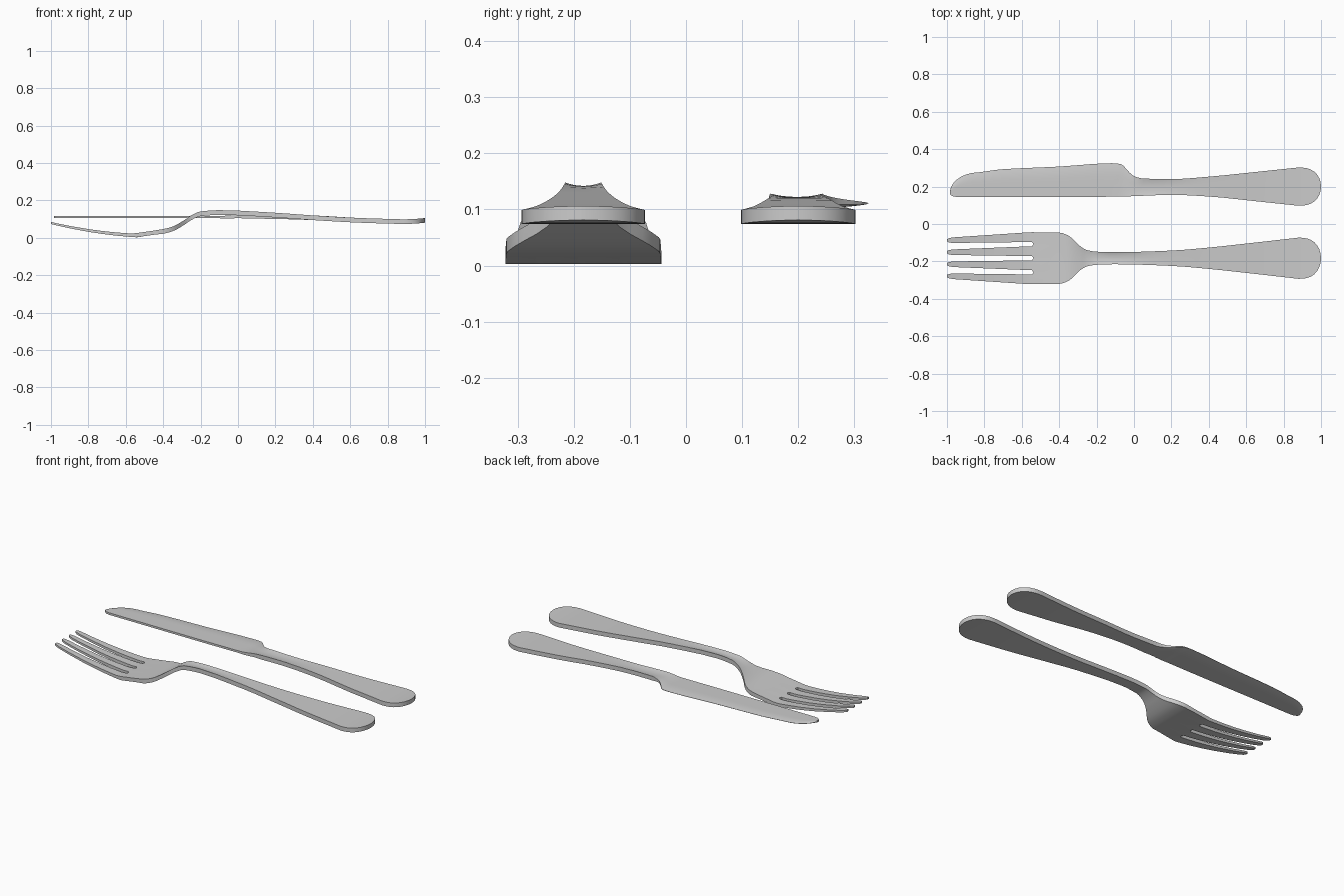
import bpy, bmesh
from math import sin, cos, pi, exp

if "Cube" in bpy.data.objects:
    bpy.data.objects.remove(bpy.data.objects["Cube"])


def resample(table, n=3):
    """Smoothly interpolate rows of numbers (limited cubic), n steps per span."""
    def slope(i, k):
        if i == 0 or i == len(table) - 1:
            j = min(i, len(table) - 2)
            return (table[j+1][k] - table[j][k]) / (table[j+1][0] - table[j][0])
        a = (table[i][k] - table[i-1][k]) / (table[i][0] - table[i-1][0])
        b = (table[i+1][k] - table[i][k]) / (table[i+1][0] - table[i][0])
        return 0 if a * b <= 0 else 2 * a * b / (a + b)
    out = []
    for i in range(len(table) - 1):
        p, q = table[i], table[i+1]
        h = q[0] - p[0]
        for s in range(n):
            t = s / n
            row = [p[0] + h * t]
            for k in range(1, len(p)):
                row.append((2*t**3 - 3*t*t + 1) * p[k] + (t**3 - 2*t*t + t) * h * slope(i, k)
                           + (3*t*t - 2*t**3) * q[k] + (t**3 - t*t) * h * slope(i+1, k))
            out.append(row)
    return out + [list(table[-1])]


def shell(name, rows, hole=lambda i, j: False):
    """Closed plate from a grid of (x, y, top, bottom) points, with optional holes."""
    bm = bmesh.new()
    verts = {}

    def v(i, j, side):
        if (i, j, side) not in verts:
            p = rows[i][j]
            verts[i, j, side] = bm.verts.new((p[0], p[1], p[2 + side]))
        return verts[i, j, side]
    edges = {}
    for i in range(len(rows) - 1):
        for j in range(len(rows[0]) - 1):
            if hole(i, j):
                continue
            c = [(i, j), (i+1, j), (i+1, j+1), (i, j+1)]
            bm.faces.new([v(*p, 0) for p in c])
            bm.faces.new([v(*p, 1) for p in reversed(c)])
            for a, b in zip(c, c[1:] + c[:1]):
                key = frozenset((a, b))
                edges[key] = None if key in edges else (a, b)
    for e in edges.values():
        if e:
            a, b = e
            bm.faces.new((v(*b, 0), v(*a, 0), v(*a, 1), v(*b, 1)))
    bmesh.ops.recalc_face_normals(bm, faces=bm.faces)
    me = bpy.data.meshes.new(name)
    bm.to_mesh(me)
    bm.free()
    ob = bpy.data.objects.new(name, me)
    bpy.context.collection.objects.link(ob)
    bpy.ops.object.select_all(action='DESELECT')
    ob.select_set(True)
    bpy.context.view_layer.objects.active = ob
    bpy.ops.object.shade_smooth_by_angle(angle=0.6)


def handle_end(half):
    """Rounded butt of a handle: x, half width, top."""
    out = []
    for k in range(1, 9):
        s = sin(k / 8 * pi / 2 * .985)
        out.append((.88 + .12 * s, half * (1 - s ** 2.6) ** .5, .099 + .007 * s * s))
    return out


# Fork
THICK = .025
CY = -.183
head = [(-.545, .139, .025), (-.4, .137, .047), (-.35, .121, .060), (-.29, .066, .093),
        (-.25, .043, .120), (-.2, .035, .141), (-.1, .032, .148)]
handle = [(.2, .041, .134), (.4, .057, .120), (.65, .084, .106), (.88, .110, .099)]


def tine_layout(t, tip=1):
    """Offsets across the head: edge, middle, edge of each tine, with slot middles."""
    ys = []
    for n in (-1.5, -.5, .5, 1.5):
        c = n * (.0755 - .012 * t)
        h = (.0265 - .0125 * t) * tip
        if ys:
            ys.append((ys[-1] + c - h) / 2)
        ys += [c - h, c, c + h]
    return ys


rows = []
for x, tip in ((-1, .45), (-.988, .85), (-.965, 1), (-.9, 1), (-.8, 1), (-.72, 1),
               (-.65, 1), (-.6, 1), (-.575, 1)):
    t = (-.545 - x) / .455
    top = .022 + .02 * t + .043 * t * t
    rows.append([(x, CY + y, top, top - .019 + .008 * t) for y in tine_layout(t, tip)])
n_tine = len(rows)
base = tine_layout(0)
for i, (x, half, top) in enumerate(resample(head + handle) + handle_end(.110)):
    dish = .006 * exp(-((x + .1) / .18) ** 2)
    row = []
    for j, b in enumerate(base):
        u = b / base[-1]
        dx = .007 if i == 0 and j % 4 == 3 else 0   # round slot ends
        row.append((x + dx, CY + u * half, top - dish * (1 - u * u),
                    top - (.022 if x < -.4 else THICK)))
    rows.append(row)
shell("fork", rows, lambda i, j: i < n_tine and j % 4 in (2, 3))

# Knife: back of the blade is straight, cutting edge bulges; x, low edge, high edge, top
blade = [(-.83, .144, .276, .117), (-.7, .144, .293, .117), (-.4, .144, .307, .117),
         (-.12, .146, .325, .117), (-.07, .147, .320, .118), (-.025, .148, .276, .123),
         (0, .149, .256, .126), (.05, .151, .243, .128), (.2, .156, .240, .126)]
outline = []
for k in range(8):   # rounded blade tip
    a = (k + .6) / 8 * pi / 2
    outline.append((-.83 - .155 * cos(a), .144 + .018 * cos(a) ** 12,
                    .165 + .111 * sin(a), .117))
grip = [(x, .2 - h * .93, .2 + h * .93, z) for x, h, z in handle[1:]]
outline += resample(blade + grip)
outline += [(x, .2 - h, .2 + h, z) for x, h, z in handle_end(.102)]
rows = []
for x, lo, hi, top in outline:
    f = min(1, max(0, (x + .1) / .15))        # 0 on the blade, 1 on the handle
    thick = .012 + (THICK - .012) * f
    dish = .006 * f * exp(-((x - .05) / .25) ** 2)
    row = []
    for j in range(13):
        t = j / 12
        u = 2 * t - 1
        k = .9 * (1 - f) * max(0, (t - .6) / .4) ** 2 * thick / 2
        row.append((x, lo + (hi - lo) * t, top - dish * (1 - u * u) - k, top - thick + k))
    rows.append(row)
shell("knife", rows)
